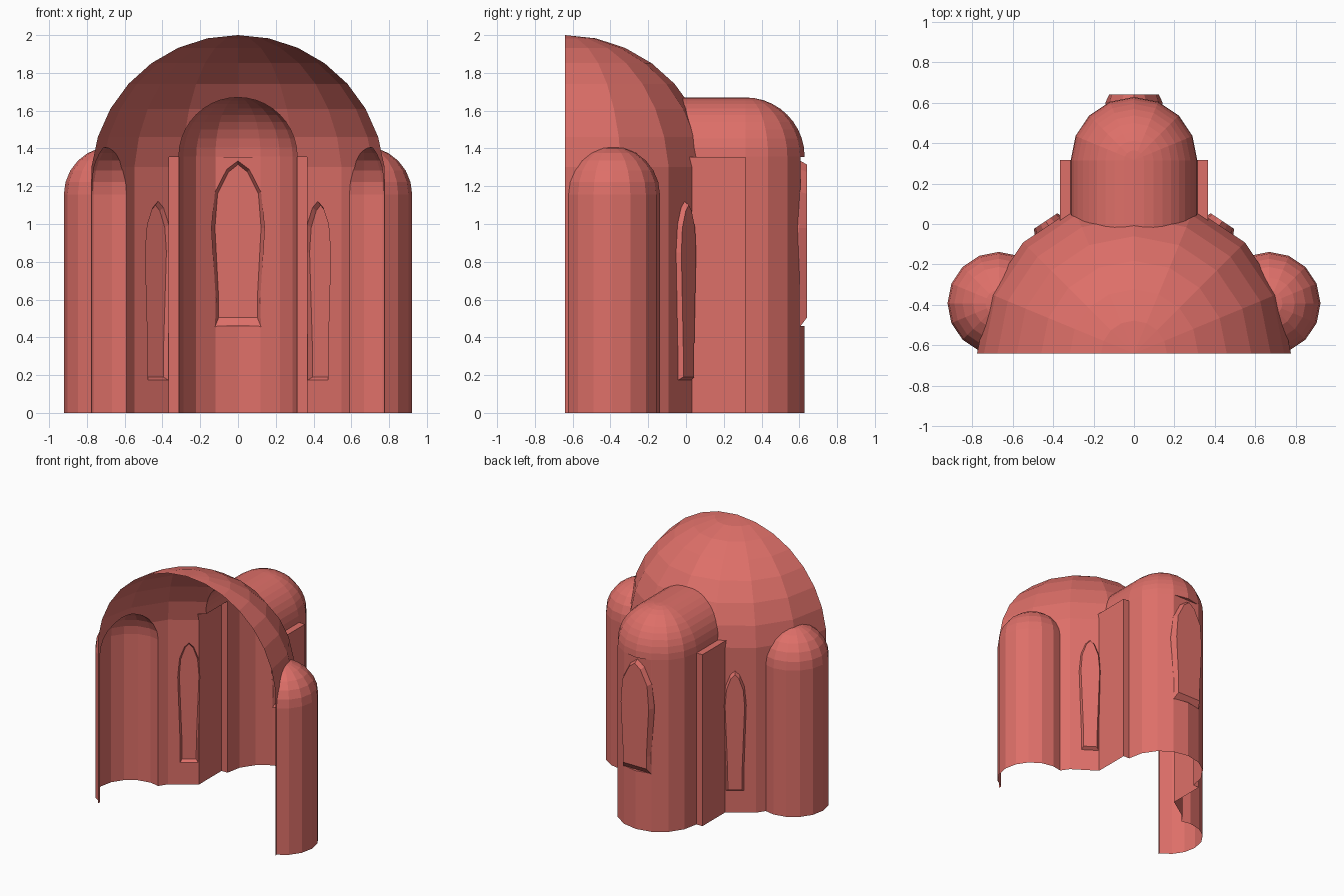
import bpy, bmesh, math
from mathutils import Vector

if "Cube" in bpy.data.objects:
    bpy.data.objects.remove(bpy.data.objects["Cube"])

FRONT = -0.64   # open cut plane
LOW = -0.1      # solids start below the floor, trimmed later


def dome_points(cx, cy, r, spring, lats, segs=16):
    """Points of a domed round tower."""
    pts = [(cx, cy, spring + r)]
    rings = [(lat, spring + r * math.sin(math.radians(lat))) for lat in lats]
    rings.append((lats[0], LOW))
    for lat, z in rings:
        rr = r * math.cos(math.radians(lat))
        for i in range(segs):
            a = 2 * math.pi * i / segs
            pts.append((cx + rr * math.cos(a), cy + rr * math.sin(a), z))
    return pts


def hull(name, pts):
    bm = bmesh.new()
    for p in pts:
        bm.verts.new(p)
    bmesh.ops.remove_doubles(bm, verts=bm.verts, dist=1e-4)
    res = bmesh.ops.convex_hull(bm, input=bm.verts)
    junk = {v for v in res["geom_interior"] + res["geom_unused"]
            if isinstance(v, bmesh.types.BMVert)}
    bmesh.ops.delete(bm, geom=list(junk), context='VERTS')
    bmesh.ops.dissolve_limit(bm, angle_limit=0.01, verts=bm.verts, edges=bm.edges)
    bmesh.ops.recalc_face_normals(bm, faces=bm.faces)
    me = bpy.data.meshes.new(name)
    bm.to_mesh(me)
    bm.free()
    ob = bpy.data.objects.new(name, me)
    bpy.context.collection.objects.link(ob)
    return ob


def box(name, x0, x1, y0, y1, z0, z1):
    return hull(name, [(x, y, z) for x in (x0, x1) for y in (y0, y1) for z in (z0, z1)])


def lancet(name, outer, inner, angle, near, far):
    """Pointed window niche, tapering outward. Profiles are half outlines (half width, z)."""
    n = Vector((math.cos(angle), math.sin(angle), 0))
    t = Vector((-n.y, n.x, 0))
    origin = Vector((0, FRONT, 0))
    bm = bmesh.new()
    loops = []
    for prof, d in ((outer, near - 0.06), (outer, near), (inner, far)):
        outline = prof + [(-w, z) for w, z in reversed(prof) if w > 0]
        loops.append([bm.verts.new(origin + n * d + t * w + Vector((0, 0, z)))
                      for w, z in outline])
    count = len(loops[0])
    for a, b in zip(loops, loops[1:]):
        for i in range(count):
            j = (i + 1) % count
            bm.faces.new((a[i], a[j], b[j], b[i]))
    bm.faces.new(loops[0])
    bm.faces.new(loops[-1])
    bmesh.ops.recalc_face_normals(bm, faces=bm.faces)
    me = bpy.data.meshes.new(name)
    bm.to_mesh(me)
    bm.free()
    ob = bpy.data.objects.new(name, me)
    bpy.context.collection.objects.link(ob)
    return ob


def combine(target, tool, op):
    bpy.context.view_layer.objects.active = target
    m = target.modifiers.new(op, 'BOOLEAN')
    m.operation, m.solver, m.object = op, 'EXACT', tool
    bpy.ops.object.modifier_apply(modifier=m.name)
    bpy.data.objects.remove(tool)


# Main domed hall
shell = hull("apse_shell", dome_points(0, FRONT, 0.78, 1.22, range(6, 90, 12)))

# Rear apse with barrel vault, plus the wider recess in front of it
fine = range(0, 90, 9)
rear = dome_points(0, 0.315, 0.313, 1.357, fine)
combine(shell, hull("rear_apse", rear + [(x, y - 0.5, z) for x, y, z in rear]), 'UNION')
combine(shell, box("rear_recess", -0.365, 0.365, -0.3, 0.316, LOW, 1.355), 'UNION')

# Side apses
for s in (-1, 1):
    combine(shell, hull("side_apse", dome_points(s * 0.668, -0.392, 0.254, 1.156, range(0, 90, 15))), 'UNION')

# Flat seat for the rear window
combine(shell, box("window_seat", -0.125, 0.125, 0.605, 0.8, 0.46, 1.355), 'DIFFERENCE')

# Rear window
combine(shell, lancet("rear_window",
        [(0.122, 0.455), (0.118, 0.6), (0.14, 0.98), (0.122, 1.17), (0.06, 1.29), (0, 1.335)],
        [(0.102, 0.505), (0.102, 0.6), (0.122, 0.98), (0.108, 1.16), (0.05, 1.275), (0, 1.315)],
        math.pi / 2, 1.243, 1.281), 'UNION')

# Side windows on the diagonal wall facets
for s in (-1, 1):
    combine(shell, lancet("side_window",
            [(0.068, 0.17), (0.068, 0.35), (0.084, 0.85), (0.07, 1.0), (0.035, 1.09), (0, 1.125)],
            [(0.05, 0.19), (0.052, 0.35), (0.07, 0.85), (0.06, 0.98), (0.028, 1.07), (0, 1.1)],
            math.pi / 2 + s * math.radians(33.75), 0.755, 0.787), 'UNION')

# Trim to an open shell: no floor, no front
bm = bmesh.new()
bm.from_mesh(shell.data)
for co, no in (((0, 0, 0), (0, 0, -1)), ((0, FRONT, 0), (0, -1, 0))):
    bmesh.ops.bisect_plane(bm, geom=bm.verts[:] + bm.edges[:] + bm.faces[:], dist=1e-4,
                           plane_co=co, plane_no=no, clear_outer=True)
bm.to_mesh(shell.data)
bm.free()

mat = bpy.data.materials.new("red_clay")
mat.diffuse_color = (0.73, 0.16, 0.14, 1)
mat.use_nodes = True
mat.node_tree.nodes["Principled BSDF"].inputs["Base Color"].default_value = mat.diffuse_color
shell.data.materials.clear()
shell.data.materials.append(mat)
for p in shell.data.polygons:
    p.material_index = 0
    p.use_smooth = False
